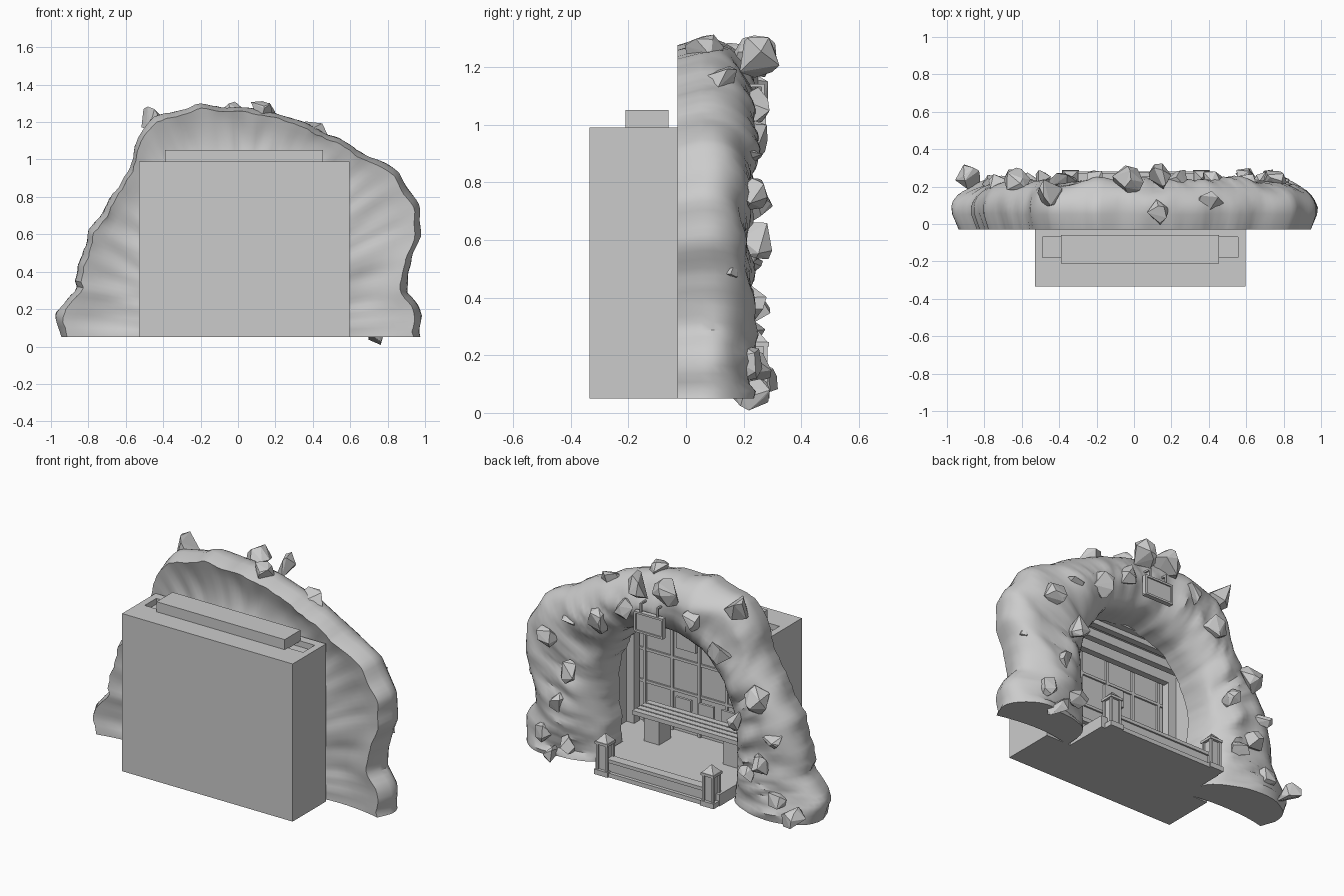
import bpy, bmesh, math, random
from mathutils import Vector, noise

if "Cube" in bpy.data.objects:
    bpy.data.objects.remove(bpy.data.objects["Cube"])

random.seed(4)


def finish(name, bm):
    me = bpy.data.meshes.new(name)
    bm.to_mesh(me)
    bm.free()
    ob = bpy.data.objects.new(name, me)
    bpy.context.collection.objects.link(ob)
    return ob


def box(name, x0, x1, y0, y1, z0, z1):
    bm = bmesh.new()
    bmesh.ops.create_cube(bm, size=1)
    for v in bm.verts:
        v.co = ((x0 + x1) / 2 + v.co.x * (x1 - x0),
                (y0 + y1) / 2 + v.co.y * (y1 - y0),
                (z0 + z1) / 2 + v.co.z * (z1 - z0))
    return finish(name, bm)


def resample(pts, n):
    pts = [Vector(p) for p in pts]
    d = [0]
    for a, b in zip(pts, pts[1:]):
        d.append(d[-1] + (b - a).length)
    out, k = [], 0
    for i in range(n):
        s = d[-1] * i / (n - 1)
        while k < len(pts) - 2 and s > d[k + 1]:
            k += 1
        out.append(pts[k].lerp(pts[k + 1], min(1, (s - d[k]) / (d[k + 1] - d[k]))))
    return out


# Rock arch: closed tube between an outer and an inner outline, nearly flat at the back
N, M, K = 130, 22, 8
outer = resample([(-.97, .05), (-1.0, .15), (-.88, .31), (-.87, .45), (-.82, .63),
                  (-.73, .76), (-.58, .95), (-.54, 1.13), (-.46, 1.24), (-.2, 1.31),
                  (0, 1.29), (.2, 1.25), (.45, 1.17), (.66, 1.06), (.88, .94),
                  (.985, .75), (.995, .6), (.93, .4), (.92, .29), (.985, .2), (.99, .05)], N)
inner = resample([(-.37, .05), (-.40, .3), (-.40, .55), (-.34, .72), (-.21, .86), (-.04, .93),
                  (.12, .93), (.28, .87), (.41, .7), (.455, .5), (.44, .25), (.43, .05)], N)
bm = bmesh.new()
rows = []
for i in range(N):
    row = []
    s = i * .13
    for j in range(M + K):
        if j < M:
            th = math.pi * j / (M - 1)
            t = .5 - .5 * math.cos(th) + .1 * math.exp(-8 * th) - .01
            sn = max(0, math.sin(th))
            p = outer[i].lerp(inner[i], t)
            wob = noise.noise((s * 1.6, th * .5, 3)) * .8 + noise.noise((s * .5, th * 1.1, 9)) \
                + .7 * abs(noise.noise((s * 2.5 + th * .6, th * 1.3, 6)))
            if p.y < .36:
                wob += .9 * noise.noise((math.floor(p.y / .085) * 3.7, p.x * 3, 5))
            y = -.03 + .255 * sn ** .6 + wob * .035 * sn
            p = p + (inner[i] - outer[i]).normalized() * wob * .022 * math.cos(th)
        else:
            u = (j - M + 1) / (K + 1)
            p = outer[i].lerp(inner[i], .99 - .9 * u)
            y = -.03 + math.sin(math.pi * u) * (.04 + .02 * noise.noise((s * 2.5, u, 2)))
        z = .05 if i in (0, N - 1) else max(.05, p.y)
        row.append(bm.verts.new((max(-1, min(1, p.x)), y, z)))
    rows.append(row)
for a, b in zip(rows, rows[1:]):
    for j in range(M + K):
        k = (j + 1) % (M + K)
        bm.faces.new((a[j], a[k], b[k], b[j])).smooth = True
for row in (rows[0], rows[-1]):
    bm.faces.new(row)
bmesh.ops.recalc_face_normals(bm, faces=bm.faces)
arch = finish("rock_arch", bm)
bpy.context.view_layer.objects.active = arch
arch.select_set(True)
bpy.ops.object.shade_smooth_by_angle(angle=math.radians(35))


# Angular boulders stuck to the arch
def boulder(x, y, z, r):
    bm = bmesh.new()
    for _ in range(13):
        v = Vector([random.gauss(0, 1) for _ in range(3)]).normalized()
        bm.verts.new(Vector((x, y, z)) + v * r * random.uniform(1.0, 1.3))
    res = bmesh.ops.convex_hull(bm, input=bm.verts)
    bmesh.ops.delete(bm, geom=[g for g in res["geom_interior"] if isinstance(g, bmesh.types.BMVert)],
                     context='VERTS')
    finish("boulder", bm)


for b in [(-.46, .17, 1.22, .07), (.13, .24, 1.23, .07), (.12, .06, 1.25, .06), (-.03, .24, 1.22, .075),
          (.4, .1, 1.15, .07), (.72, .22, .07, .06), (-.89, .245, .1, .065), (.75, .23, .76, .06),
          (.42, .23, .94, .065), (-.38, .22, .97, .065), (-.63, .22, .74, .07), (.6, .25, .16, .05),
          (.78, .21, .17, .055), (-.65, .23, .36, .055), (-.72, .21, .52, .05), (-.75, .22, .18, .05),
          (-.55, .23, .27, .05), (.25, .23, 1.06, .06), (.6, .25, .6, .06), (.68, .23, .38, .05),
          (-.5, .23, .58, .05), (-.2, .23, 1.12, .06), (.88, .14, .5, .045), (.6, .22, .9, .05)]:
    boulder(*b)

# Shelter box, open towards +y, with a slot in its roof
L, R, B, F = -.53, .595, -.335, -.02
box("shelter_rear_wall", L, R, B, B + .03, .05, .99)
box("shelter_side_wall_a", L, L + .035, B + .03, F, .05, .99)
box("shelter_side_wall_b", R - .035, R, B + .03, F, .05, .99)
box("shelter_floor", L + .035, R - .035, B + .03, F, .05, .12)
box("porch_floor", -.39, .43, F, .24, .05, .12)
box("roof_rear", L + .035, R - .035, B + .03, -.18, .93, .99)
box("roof_front", L + .035, R - .035, -.07, F, .93, .99)
box("roof_end_a", L + .035, -.49, -.18, -.07, .93, .99)
box("roof_end_b", .555, R - .035, -.18, -.07, .93, .99)
box("slot_tray", -.49, .555, -.18, -.07, .93, .955)
box("roof_cap", -.39, .455, -.21, -.06, .985, 1.05)

# Interior panelling and ceiling beams
for i in range(6):
    x = -.42 + i * .18
    box("wall_batten", x - .008, x + .008, -.306, -.293, .12, .93)
for z in (.36, .55, .74):
    box("wall_rail", -.495, .56, -.306, -.295, z - .008, z + .008)
for x in (-.1, .2):
    box("wall_board", x - .065, x + .065, -.3, -.283, .62, .72)
for k in range(3):
    box("ceiling_beam", -.495, .56, -.28 + k * .09, -.24 + k * .09, .86 + k * .02, .93)
for x in (-.47, .535):
    box("corner_post", x - .025, x + .025, -.29, -.24, .12, .93)
    box("mouth_post", x - .025, x + .025, -.07, -.02, .12, .93)

# Bench
for k in range(4):
    box("bench_slat", -.34, .40, -.225 + k * .042, -.19 + k * .042, .27, .295)
for x in (-.23, .29):
    box("bench_support", x - .05, x + .05, -.2, -.09, .12, .27)
for x in (-.12, .03, .18):
    box("bench_back", x - .05, x + .05, -.245, -.23, .29, .36)

# Front threshold and the two lantern posts
box("threshold_base", -.30, .34, .215, .28, .05, .075)
box("threshold_beam", -.30, .34, .225, .26, .075, .13)
box("threshold_cap", -.30, .34, .215, .27, .13, .15)
for x in (-.34, .36):
    box("post_foot", x - .045, x + .045, .2, .29, .05, .08)
    box("post_core", x - .027, x + .027, .218, .272, .08, .235)
    for dx in (-.03, .03):
        for dy in (-.03, .03):
            box("post_corner", x + dx - .007, x + dx + .007, .245 + dy - .007, .245 + dy + .007, .08, .235)
    box("post_collar", x - .042, x + .042, .203, .287, .23, .245)
    bm = bmesh.new()
    bmesh.ops.create_cone(bm, cap_ends=True, segments=4, radius1=.055, radius2=0, depth=.045)
    cap = finish("post_cap", bm)
    cap.location = (x, .245, .267)
    cap.rotation_euler.z = math.pi / 4

# Hanging sign board with frame and brackets
box("sign_board", -.03, .14, .255, .27, .97, 1.08)
for z in (.97, 1.08):
    box("sign_frame_bar", -.04, .15, .25, .278, z - .006, z + .006)
for x in (-.035, .145):
    box("sign_frame_side", x - .006, x + .006, .25, .278, .97, 1.08)
for x in (0, .11):
    box("sign_hanger", x - .005, x + .005, .262, .272, 1.08, 1.14)
    box("sign_bracket", x - .005, x + .005, .2, .272, 1.13, 1.14)
